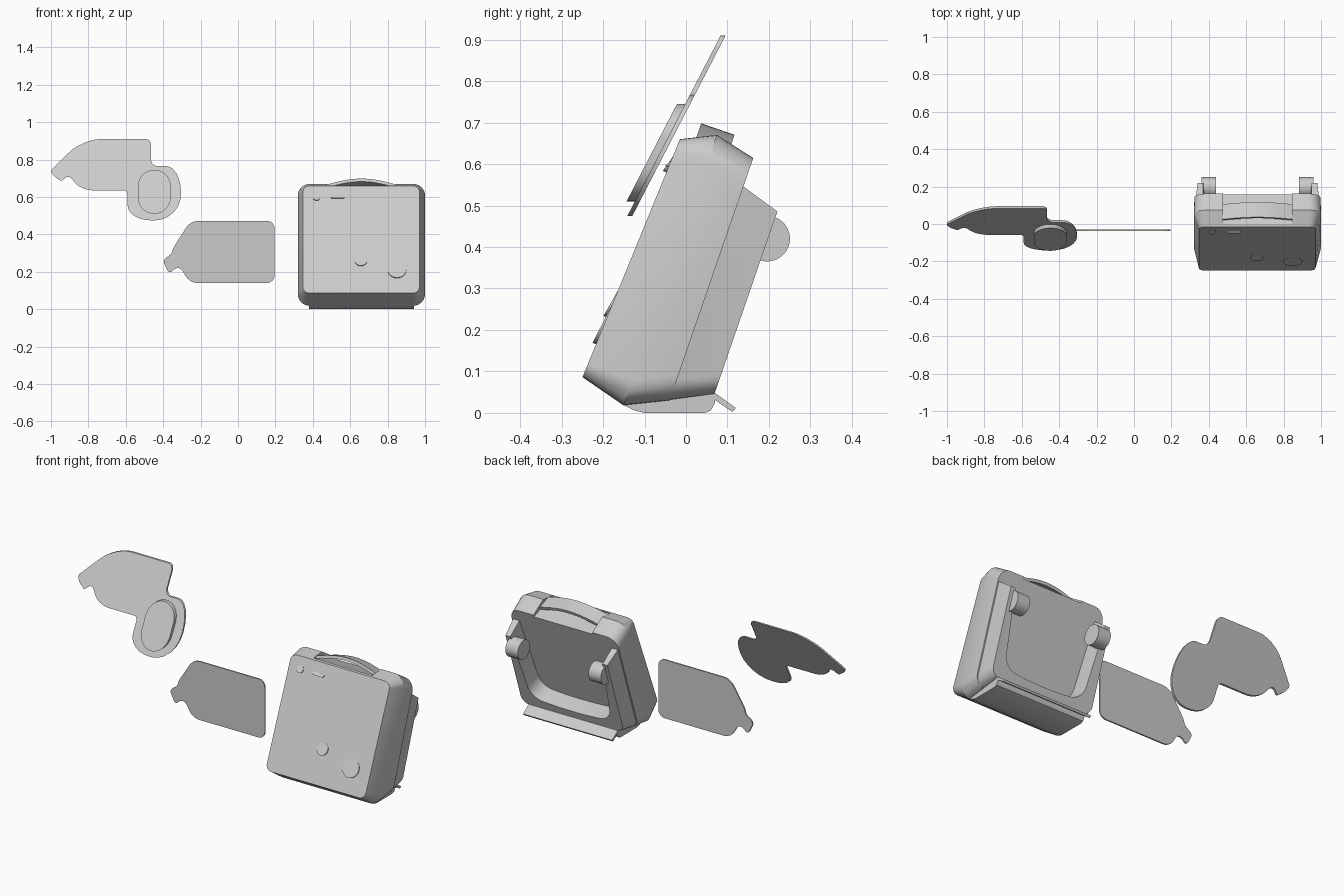
import bpy, bmesh, math
from mathutils import Vector

if "Cube" in bpy.data.objects:
    bpy.data.objects.remove(bpy.data.objects["Cube"])

CX = 0.66                      # centre of the case in x
SA, CA = 0.326, 0.9455         # backward lean of the case (19 degrees)


def lean(x, u, v):
    """Case coordinates: u runs up the leaning back, v points backwards."""
    return (x, SA * u + CA * v, CA * u - SA * v)


def rounded(points, radius, n=6):
    """Round polygon corners; radius is one value or one per point."""
    out, m = [], len(points)
    for i, p in enumerate(points):
        r = radius[i] if isinstance(radius, (list, tuple)) else radius
        p = Vector(p)
        a, b = Vector(points[i - 1]) - p, Vector(points[(i + 1) % m]) - p
        if r <= 0:
            out.append(tuple(p))
            continue
        p0 = p + a.normalized() * min(r, a.length * 0.49)
        p1 = p + b.normalized() * min(r, b.length * 0.49)
        for k in range(n + 1):
            t = k / n
            w0, w1, w2 = (1 - t) ** 2, math.sqrt(2) * t * (1 - t), t * t
            out.append(tuple((p0 * w0 + p * w1 + p1 * w2) / (w0 + w1 + w2)))
    return out


def loft(name, rings, smooth=True):
    bm = bmesh.new()
    vr = [[bm.verts.new(p) for p in r] for r in rings]
    n = len(vr[0])
    for a, b in zip(vr, vr[1:]):
        for i in range(n):
            j = (i + 1) % n
            bm.faces.new((a[i], a[j], b[j], b[i]))
    bm.faces.new(vr[0][::-1])
    bm.faces.new(vr[-1])
    bmesh.ops.recalc_face_normals(bm, faces=bm.faces)
    me = bpy.data.meshes.new(name)
    bm.to_mesh(me)
    bm.free()
    ob = bpy.data.objects.new(name, me)
    bpy.context.collection.objects.link(ob)
    bpy.ops.object.select_all(action='DESELECT')
    ob.select_set(True)
    bpy.context.view_layer.objects.active = ob
    if smooth:
        bpy.ops.object.shade_smooth_by_angle(angle=math.radians(28))
    return ob


def rect(x0, x1, u0, u1, r):
    return rounded([(x0, u0), (x1, u0), (x1, u1), (x0, u1)], r)


def circle(cx, cz, r, n=32):
    return [(cx + r * math.cos(i * math.tau / n), cz + r * math.sin(i * math.tau / n))
            for i in range(n)]


def front_v(u):
    return -0.264 + 0.0565 * u


# case shell: front face, widest belt, rear seam
shell = loft("case_shell", [
    [lean(x, u, front_v(u)) for x, u in rect(0.347, 0.97, 0.0, 0.619, 0.035)],
    [lean(x, u, -0.148) for x, u in rect(0.32, 1.0, -0.032, 0.658, 0.065)],
    [lean(x, u, -0.047) for x, u in rect(0.323, 0.997, 0.015, 0.634, 0.065)]], False)

# shallow notch in the top, below the handle
cutter = loft("notch_cutter", [
    [lean(x, u, v) for x, u in rect(0.475, 0.845, 0.622, 0.8, 0.0)] for v in (-0.215, 0.05)], False)
cutter.hide_render = True
bpy.context.view_layer.objects.active = shell
mod = shell.modifiers.new("notch", 'BOOLEAN')
mod.operation, mod.solver, mod.object = 'DIFFERENCE', 'EXACT', cutter
bpy.ops.object.modifier_apply(modifier=mod.name)
bpy.data.objects.remove(cutter)
shell.select_set(True)
bpy.ops.object.shade_smooth_by_angle(angle=math.radians(28))


# rear frame: two side walls and a bottom, open at the top
def frame_ring(v, inset, bottom, top):
    xl, xr = 0.33 + inset, 0.99 - inset
    pts = [(xl, top), (xl, bottom), (xr, bottom), (xr, top),
           (0.95, top), (0.91, 0.125), (0.66, 0.105), (0.41, 0.125), (0.37, top)]
    rad = [0, 0.05, 0.05, 0, 0, 0.07, 0.2, 0.07, 0]
    return [lean(x, u, v) for x, u in rounded(pts, rad)]


loft("rear_frame", [frame_ring(-0.05, 0.0, 0.016, 0.562), frame_ring(0.05, 0.01, 0.065, 0.531)])

# round hinge blocks inside the side walls
for side, name in ((-1, "hinge_left"), (1, "hinge_right")):
    loft(name, [[lean(CX + side * d, u, v) for u, v in circle(0.461, 0.048, 0.055)]
                for d in (0.3, 0.222)])

# arched carrying handle
N = 20
arc = [(0.468 + 0.384 * i / N, 0.636 + 0.036 * math.sin(math.pi * i / N)) for i in range(N + 1)]
handle = arc + [(x, u - 0.017) for x, u in reversed(arc)]
loft("handle", [[lean(x, u, v) for x, u in handle] for v in (-0.193, -0.108)])

# base foot and hinged flap behind it
foot = [(-0.15, 0.03), (-0.145, 0.016), (-0.125, 0.006), (-0.10, 0.0), (0.045, 0.0),
        (0.06, 0.006), (0.07, 0.025), (0.07, 0.05)]
loft("base_foot", [[(x, y, z) for y, z in foot] for x in (0.38, 0.94)])
flap = [(0.06, 0.038), (0.112, 0.002), (0.12, 0.012), (0.07, 0.048)]
loft("base_flap", [[(x, y, z) for y, z in flap] for x in (0.38, 0.94)])

# buttons and slot, tilted so only their lower edges stand proud (x, u)
buttons = {"button_large": circle(0.85, 0.136, 0.05),
           "button_medium": circle(0.657, 0.19, 0.034),
           "button_small": circle(0.42, 0.553, 0.02),
           "front_slot": rect(0.497, 0.57, 0.546, 0.562, 0.008)}
for name, prof in buttons.items():
    us = [u for _, u in prof]
    lo, hi = min(us), max(us)
    loft(name, [[lean(x, u, front_v(u) + d if d > 0 else
                      front_v(u) + d * (1 - 0.95 * (u - lo) / (hi - lo))) for x, u in prof]
                for d in (0.01, -0.009)])


def plate(name, outline, y0, slope, front, back):
    loft(name, [[(x, y0 + slope * z + d, z) for x, z in outline] for d in (front, back)])


# upright flat plate
upright = rounded([(-0.255, 0.472), (0.195, 0.472), (0.195, 0.14), (-0.258, 0.14),
                   (-0.305, 0.22), (-0.335, 0.22), (-0.36, 0.195), (-0.375, 0.202),
                   (-0.403, 0.262), (-0.355, 0.295), (-0.345, 0.33)],
                  [0.04, 0.04, 0.04, 0.04, 0.02, 0.015, 0.01, 0.01, 0.02, 0.015, 0.015])
plate("upright_plate", upright, -0.034, 0.0, -0.004, 0.004)

# leaning plate with a round lobe
SL = 0.517
leaning = rounded([(-1.003, 0.74), (-0.985, 0.712), (-0.945, 0.684), (-0.905, 0.718),
                   (-0.84, 0.635), (-0.59, 0.635), (-0.59, 0.475), (-0.305, 0.475),
                   (-0.305, 0.765), (-0.465, 0.765), (-0.465, 0.91), (-0.83, 0.91)],
                  [0.012, 0.01, 0.01, 0.025, 0.07, 0.02, 0.125, 0.14, 0.14, 0.035, 0.03, 0.1])
plate("leaning_plate", leaning, -0.381, SL, -0.006, 0.006)

# raised oval pad on the lobe
oval = rounded([(-0.535, 0.51), (-0.36, 0.51), (-0.36, 0.745), (-0.535, 0.745)], 0.087, 10)
plate("oval_pad", oval, -0.381, SL, -0.026, 0.0)
